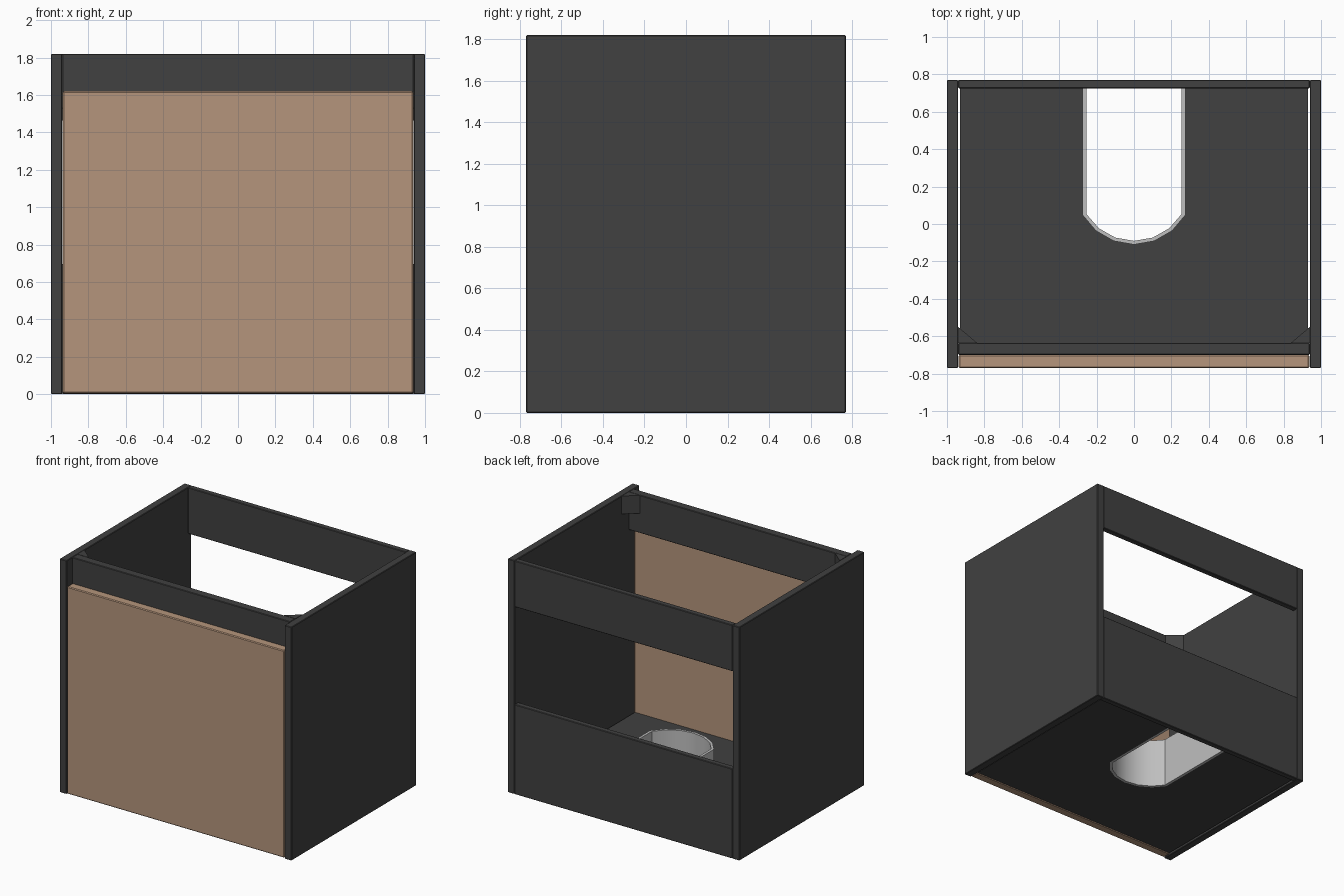
import bpy, bmesh, math

if "Cube" in bpy.data.objects:
    bpy.data.objects.remove(bpy.data.objects["Cube"])


def material(name, rgb):
    m = bpy.data.materials.new(name)
    m.diffuse_color = (*rgb, 1)
    m.use_nodes = True
    m.node_tree.nodes["Principled BSDF"].inputs["Base Color"].default_value = m.diffuse_color
    return m


DARK = material("charcoal", (0.052, 0.052, 0.052))
TAN = material("light_wood", (0.46, 0.30, 0.20))
GREY = material("pale_grey", (0.52, 0.52, 0.52))


def prism(name, outline, z0, z1, mat, bevel=0.0):
    """Extrude a closed XY outline from z0 to z1."""
    bm = bmesh.new()
    face = bm.faces.new([bm.verts.new((x, y, z0)) for x, y in outline])
    ext = bmesh.ops.extrude_face_region(bm, geom=[face])["geom"]
    bmesh.ops.translate(bm, vec=(0, 0, z1 - z0),
                        verts=[v for v in ext if isinstance(v, bmesh.types.BMVert)])
    bmesh.ops.recalc_face_normals(bm, faces=bm.faces)
    mesh = bpy.data.meshes.new(name)
    bm.to_mesh(mesh)
    bm.free()
    mesh.materials.append(mat)
    ob = bpy.data.objects.new(name, mesh)
    bpy.context.collection.objects.link(ob)
    if bevel:
        mod = ob.modifiers.new("soft_edges", 'BEVEL')
        mod.width, mod.segments = bevel, 1
    return ob


def panel(name, x0, x1, y0, y1, z0, z1, mat, bevel=0.004):
    return prism(name, [(x0, y0), (x1, y0), (x1, y1), (x0, y1)], z0, z1, mat, bevel)


def u_curve(inset, back):
    """U outline open at the back: left leg, shallow six-sided arc, right leg."""
    half, cy, r = 0.275 - inset, 0.208, 0.318 - inset
    a = math.asin(half / r)
    arc = [(r * math.sin(t), cy - r * math.cos(t))
           for t in (-a + 2 * a * i / 6 for i in range(7))]
    return [(-half, back)] + arc + [(half, back)]


W, D, H = 0.94, 0.77, 1.82     # inner half width, half depth, height

# Side panels and the small corner gussets behind the front rail
for s, side in ((-1, "left"), (1, "right")):
    xs = sorted((s * W, s * 1.0))
    panel(side + "_side", *xs, -D, D, 0, H, DARK)
    prism(side + "_corner_gusset",
          [(s * W, -0.635), (s * 0.84, -0.635), (s * W, -0.55)], 1.68, H, DARK)

# Rails and back panel
panel("front_rail", -W, W, -0.70, -0.635, 1.525, H, DARK)
panel("back_top_rail", -W, W, 0.725, D, 1.46, H, DARK)
panel("back_lower_panel", -W, W, 0.725, D, 0, 0.70, DARK)

# Drawer front
panel("drawer_front", -0.937, 0.937, -D, -0.70, 0.005, 1.62, TAN, 0.006)

# Drawer floor with the pipe cutout
back = 0.724
floor = [(-0.93, back), (-0.93, -0.70), (0.93, -0.70), (0.93, back)]
prism("drawer_floor", floor + u_curve(0, back)[::-1], 0.01, 0.08, DARK)

# Grey lining around the cutout
lining = prism("cutout_lining", u_curve(0, back) + u_curve(0.02, back)[::-1],
               0.01, 0.40, GREY)
bpy.context.view_layer.objects.active = lining
lining.select_set(True)
bpy.ops.object.shade_smooth_by_angle(angle=math.radians(30))
